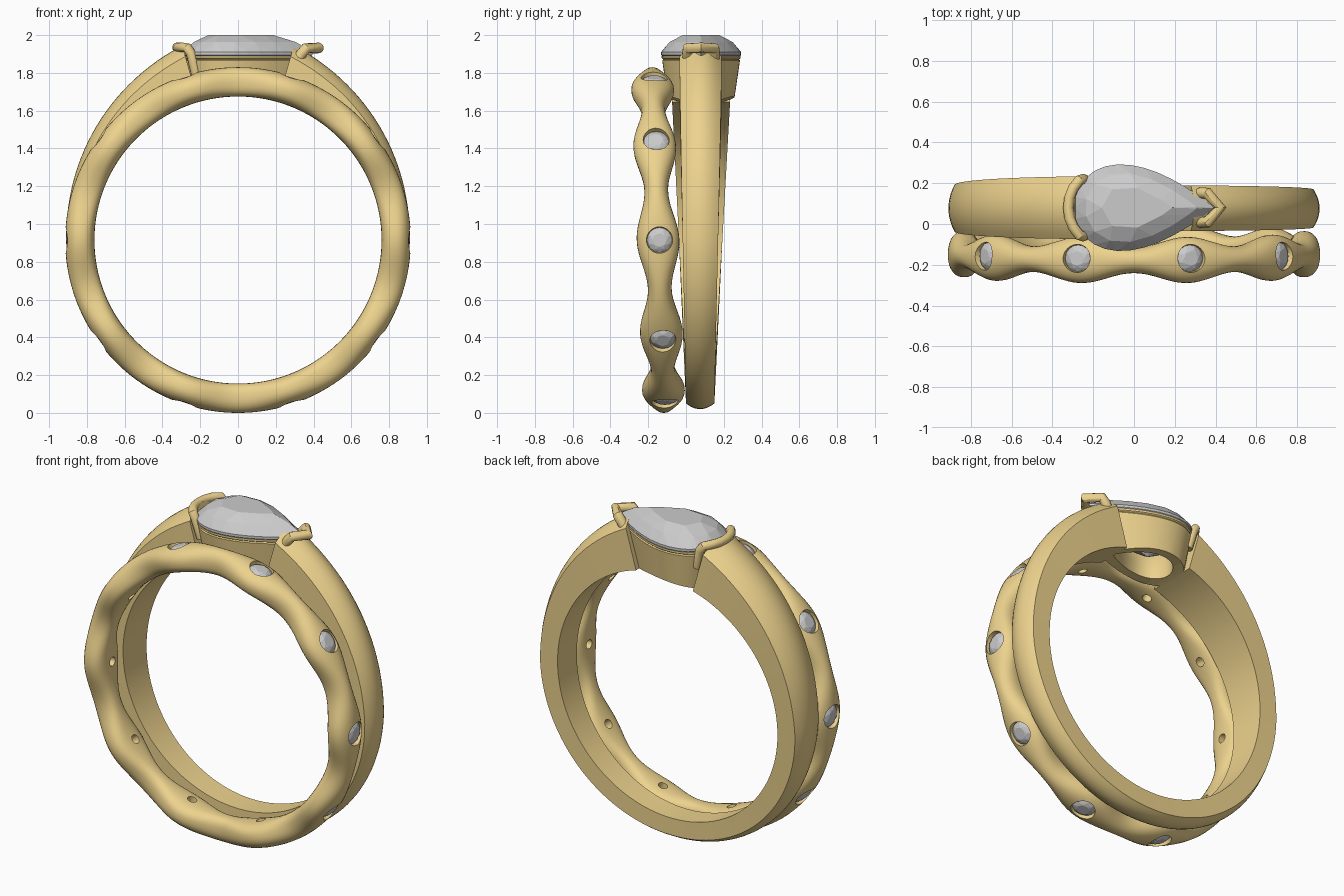
import bpy, bmesh
from math import sin, cos, pi, radians, degrees, asin, copysign
from mathutils import Matrix

if "Cube" in bpy.data.objects:
    bpy.data.objects.remove(bpy.data.objects["Cube"])

CZ, RIN = 0.915, 0.76          # ring centre height, finger radius
GY = 0.08                      # y centre of the pear stone

gold = bpy.data.materials.new("gold")
gold.diffuse_color = (0.85, 0.65, 0.27, 1)
gold.use_nodes = True
gold.node_tree.nodes["Principled BSDF"].inputs["Base Color"].default_value = gold.diffuse_color


def finish(name, bm, mat=gold, smooth=True):
    bmesh.ops.recalc_face_normals(bm, faces=bm.faces)
    me = bpy.data.meshes.new(name)
    bm.to_mesh(me)
    bm.free()
    ob = bpy.data.objects.new(name, me)
    bpy.context.collection.objects.link(ob)
    if mat:
        me.materials.append(mat)
    if smooth:
        shade(ob)
    return ob


def select(ob):
    bpy.ops.object.select_all(action='DESELECT')
    ob.select_set(True)
    bpy.context.view_layer.objects.active = ob


def shade(ob):
    select(ob)
    bpy.ops.object.shade_smooth_by_angle(angle=radians(32))


def loft(rings, closed=True, bm=None):
    """Skin a list of equal closed rings; closed joins last to first, else caps."""
    bm = bm or bmesh.new()
    vs = [[bm.verts.new(p) for p in r] for r in rings]
    n, m = len(vs), len(vs[0])
    for i in range(n if closed else n - 1):
        a, b = vs[i], vs[(i + 1) % n]
        for j in range(m):
            k = (j + 1) % m
            bm.faces.new((a[j], a[k], b[k], b[j]))
    if not closed:
        bm.faces.new(vs[0])
        bm.faces.new(vs[-1])
    return bm


def cut(ob, cutter):
    cutter.hide_render = True
    mod = ob.modifiers.new("cut", 'BOOLEAN')
    mod.operation, mod.solver, mod.object = 'DIFFERENCE', 'EXACT', cutter
    select(ob)
    bpy.ops.object.modifier_apply(modifier="cut")
    bpy.data.objects.remove(cutter)
    shade(ob)


def polar(r, a, y):
    return (r * cos(a), y, CZ + r * sin(a))


def outline(shape, n, s, z, off=0.0):
    return [(*shape(2 * pi * (i + off) / n, s), z) for i in range(n)]


def pear(t, s):
    return (-0.02 + s * (0.07 + 0.345 * cos(t)), GY + s * 0.276 * sin(t) * sin(t / 2))


def disc(t, s):
    return (s * cos(t), s * sin(t))


def gem(name, pts, mat4=Matrix()):
    bm = bmesh.new()
    for p in pts:
        bm.verts.new(p)
    res = bmesh.ops.convex_hull(bm, input=bm.verts)
    junk = {g for g in res["geom_interior"] + res["geom_unused"]
            if isinstance(g, bmesh.types.BMVert) and g.is_valid}
    bmesh.ops.delete(bm, geom=list(junk), context='VERTS')
    bmesh.ops.dissolve_limit(bm, angle_limit=0.01, verts=bm.verts, edges=bm.edges)
    bm.transform(mat4)
    return finish(name, bm, None, False)


# Main shank: open band, domed outside, widening and rising to the head
rings = []
N = 120
for i in range(N + 1):
    a = radians(74 - 328 * i / N)
    el = degrees(asin(sin(a)))
    s = max(0, el) / 71
    R = 0.895 + 0.015 * min(1, (el + 90) / 90) + 0.15 * s ** 1.75
    h = (1 + sin(a)) / 2
    lo, hi = (-0.075, 0.085) if cos(a) < 0 else (-0.035, 0.04)
    y0, y1 = lo * h, 0.15 + hi * h
    dome = 0.03 + 0.03 * min(1, s)
    ring = [polar(RIN, a, y1), polar(RIN, a, y0)]
    for k in range(11):
        u = k / 10
        ring.append(polar(R - dome * (2 * u - 1) ** 2, a, y0 + (y1 - y0) * u))
    rings.append(ring)
finish("main_shank", loft(rings, False))

# Head: tapered pear-shaped cup, hollow, trimmed to the finger hole
cup = [(0.80, 1.62), (0.97, 1.865), (0.95, 1.872), (0.985, 1.878), (0.985, 1.89),
       (0.87, 1.89), (0.58, 1.76), (0.58, 1.62)]
head = finish("pear_basket", loft([outline(pear, 64, s, z) for s, z in cup]))
finger = [[polar(RIN, 2 * pi * i / 128, y) for i in range(128)] for y in (-0.6, 0.6)]
cut(head, finish("finger_cutter", loft(finger, False), gold, False))

# Pear stone
gem("pear_stone", outline(pear, 32, 1.0, 1.895) + outline(pear, 32, 1.0, 1.91)
    + outline(pear, 16, 0.80, 1.963, 0.5) + outline(pear, 8, 0.50, 2.0)
    + outline(pear, 16, 0.55, 1.80, 0.5) + [(-0.03, GY, 1.72)])


# Prongs: wire bent round each end of the stone, legs running down the cup
def prong(name, half, depth):
    pts = half + [(x, -y, z) for x, y, z in reversed(half) if y > 0]
    cu = bpy.data.curves.new(name, 'CURVE')
    cu.dimensions = '3D'
    cu.bevel_depth, cu.bevel_resolution, cu.use_fill_caps = depth, 4, True
    sp = cu.splines.new('POLY')
    sp.points.add(len(pts) - 1)
    for p, (x, y, z) in zip(sp.points, pts):
        p.co = (x, y + GY, z, 1)
    ob = bpy.data.objects.new(name, cu)
    bpy.context.collection.objects.link(ob)
    cu.materials.append(gold)
    select(ob)
    bpy.ops.object.convert(target='MESH')
    shade(bpy.context.object)


prong("round_end_prong", [(-0.222, 0.125, 1.79), (-0.25, 0.14, 1.905), (-0.268, 0.135, 1.932),
                          (-0.298, 0.095, 1.935), (-0.316, 0.05, 1.935), (-0.322, 0, 1.935)], 0.026)
prong("point_prong", [(0.27, 0.055, 1.79), (0.335, 0.072, 1.90), (0.36, 0.07, 1.93),
                      (0.425, 0, 1.932)], 0.029)


# Wavy band: rounded section, swelling at each of ten stones
def band_y(a):
    return -0.148 - 0.03 * sin(a)


rings = []
for i in range(240):
    a = 2 * pi * i / 240
    w = 0.088 + 0.025 * cos(10 * a)
    ring = []
    for k in range(28):
        t = 2 * pi * k / 28
        c, s = cos(t), sin(t)
        e = 2 / 2.1 if c > 0 else 2 / 2.6
        ring.append(polar(0.8375 + 0.0775 * copysign(abs(c) ** e, c), a,
                          band_y(a) + w * copysign(abs(s) ** e, s)))
    rings.append(ring)
band = finish("wavy_band", loft(rings))

# Drilled seats and round stones
seat = [(0.072, 0.95), (0.068, 0.882), (0.027, 0.835), (0.027, 0.70)]
cutters = bmesh.new()
for i in range(10):
    a = radians(36 * i)
    place = Matrix.Translation((0, band_y(a) + 0.008, CZ)) @ Matrix.Rotation(pi / 2 - a, 4, 'Y')
    loft([[place @ Matrix.Translation(p).to_translation() for p in outline(disc, 32, r, z)]
          for r, z in seat], False, cutters)
    gem(f"band_stone_{i + 1}", outline(disc, 16, 0.066, 0.882) + outline(disc, 16, 0.066, 0.887)
        + outline(disc, 8, 0.052, 0.899, 0.5) + outline(disc, 8, 0.036, 0.906)
        + [(0, 0, 0.832)], place)
cut(band, finish("seat_cutters", cutters, gold, False))
